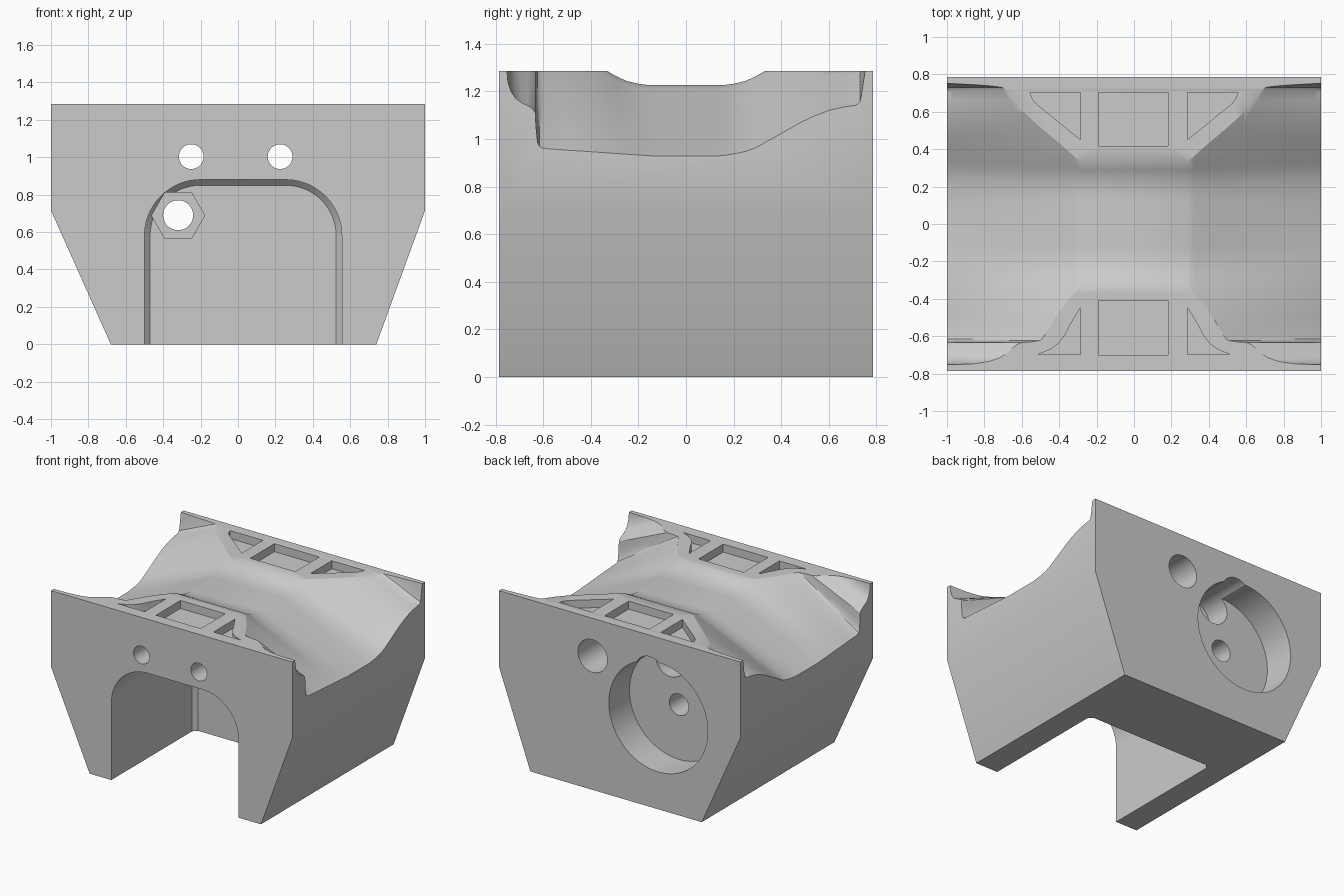
import bpy, bmesh, math

if "Cube" in bpy.data.objects:
    bpy.data.objects.remove(bpy.data.objects["Cube"], do_unlink=True)

TOP, DEPTH = 1.285, 0.785

grey = bpy.data.materials.new("plain grey")
grey.use_nodes = True
grey.diffuse_color = (0.6, 0.6, 0.6, 1)
grey.node_tree.nodes["Principled BSDF"].inputs["Base Color"].default_value = (0.6, 0.6, 0.6, 1)


def loft(name, sections):
    """Closed solid through matching loops of 3D points."""
    bm = bmesh.new()
    loops = [[bm.verts.new(p) for p in s] for s in sections]
    n = len(loops[0])
    for a, b in zip(loops, loops[1:]):
        for i in range(n):
            j = (i + 1) % n
            bm.faces.new((a[i], a[j], b[j], b[i]))
    bm.faces.new(loops[0])
    bm.faces.new(loops[-1])
    bmesh.ops.recalc_face_normals(bm, faces=bm.faces)
    mesh = bpy.data.meshes.new(name)
    bm.to_mesh(mesh)
    bm.free()
    mesh.materials.append(grey)
    ob = bpy.data.objects.new(name, mesh)
    bpy.context.collection.objects.link(ob)
    return ob


def prism_y(name, pts, y0, y1):
    return loft(name, [[(x, y, z) for x, z in pts] for y in (y0, y1)])


def prism_z(name, pts, z0, z1):
    return loft(name, [[(x, y, z) for x, y in pts] for z in (z0, z1)])


def ring(x, z, r, n=64):
    return [(x + r * math.cos(2 * math.pi * i / n), z + r * math.sin(2 * math.pi * i / n))
            for i in range(n)]


def cut(body, cutter):
    cutter.hide_render = True
    mod = body.modifiers.new("cut", 'BOOLEAN')
    mod.operation = 'DIFFERENCE'
    mod.solver = 'EXACT'
    mod.object = cutter
    bpy.ops.object.select_all(action='DESELECT')
    bpy.context.view_layer.objects.active = body
    body.select_set(True)
    bpy.ops.object.modifier_apply(modifier=mod.name)
    bpy.data.objects.remove(cutter, do_unlink=True)


def sample(profile, y):
    for (y0, z0), (y1, z1) in zip(profile, profile[1:]):
        if y <= y1:
            return z0 + (z1 - z0) * (y - y0) / (y1 - y0)
    return profile[-1][1]


# Main block with tapered lower sides
block = prism_y("saddle_block", [(-1, TOP), (-1, 0.715), (-0.68, 0), (0.74, 0), (1, 0.715), (1, TOP)],
                -DEPTH, DEPTH)

# Saddle surface: shallow middle profile blended straight to the deep end profile
half = [(0.14, 1.226), (0.17, 1.228), (0.2, 1.232), (0.25, 1.244), (0.29, 1.262),
        (0.33, TOP), (0.9, 1.545)]
middle = [(-y, z) for y, z in reversed(half)] + half
end = [(-0.9, 1.5), (-0.76, 1.36), (-0.752, 1.285), (-0.748, 1.24), (-0.735, 1.2), (-0.715, 1.17),
       (-0.69, 1.152), (-0.665, 1.14), (-0.645, 1.128), (-0.633, 1.11), (-0.63, 1.05),
       (-0.623, 0.983), (-0.615, 0.968), (-0.598, 0.96), (-0.13, 0.928), (0.13, 0.928),
       (0.2, 0.937), (0.25, 0.948), (0.29, 0.962), (0.38, 1.012), (0.477, 1.067), (0.53, 1.093),
       (0.6, 1.12), (0.66, 1.134), (0.715, 1.142), (0.73, 1.155), (0.736, 1.18), (0.745, 1.24),
       (0.752, 1.285), (0.76, 1.36), (0.9, 1.5)]
ys = sorted({y for y, _ in middle + end} | {-0.5, -0.4, 0.43, 0})
INNER = 0.285
steps = [INNER + (1.04 - INNER) * i / 20 for i in range(21)]
sections = []
for x in [-s for s in reversed(steps)] + steps:
    t = (abs(x) - INNER) / (1 - INNER)
    floor = [(x, y, (1 - t) * sample(middle, y) + t * sample(end, y)) for y in ys]
    sections.append(floor + [(x, 0.9, 2), (x, -0.9, 2)])
cut(block, loft("saddle_cutter", sections))


# Arched slot from the front, chamfered at its inner end
def arch(y, d):
    r = 0.3 - d
    pts = [(0.555 - d, y, -0.1)]
    for cx, start in ((0.255, 0), (-0.2, 90)):
        for i in range(17):
            a = math.radians(start + 90 * i / 16)
            pts.append((cx + r * math.cos(a), y, 0.58 + r * math.sin(a)))
    return pts + [(-0.5 + d, y, -0.1)]


cut(block, loft("slot_cutter", [arch(-0.9, 0), arch(0.17, 0), arch(0.2, 0.03)]))

# Round recess at the back, its hexagonal nut seat and centre hole
cut(block, prism_y("recess_cutter", ring(-0.32, 0.69, 0.41, 96), 0.54, 0.9))
cut(block, prism_y("nut_cutter", ring(-0.32, 0.688, 0.142, 6), 0.16, 0.32))
cut(block, prism_y("centre_hole_cutter", ring(-0.32, 0.69, 0.08), 0.1, 0.7))

# Two bolt holes with wide bores from the back
for x in (-0.25, 0.225):
    cut(block, prism_y("bolt_hole_cutter", ring(x, 1.003, 0.066, 48), -0.9, 0.9))
    cut(block, prism_y("bore_cutter", ring(x, 1.003, 0.122, 48), 0.35, 0.9))

# Shallow pockets in the two top lands
for y0, y1 in ((0.418, 0.703), (-0.7, -0.41)):
    cut(block, prism_z("pocket_cutter", [(-0.19, y0), (0.182, y0), (0.182, y1), (-0.19, y1)],
                       TOP - 0.06, 1.5))
back_corner = [(0.285, 0.703), (0.557, 0.703), (0.545, 0.672), (0.525, 0.645), (0.285, 0.45)]
front_corner = [(0.285, -0.697), (0.513, -0.697), (0.45, -0.672), (0.405, -0.64),
                (0.37, -0.595), (0.345, -0.545), (0.285, -0.445)]
for side in (-1, 1):
    for pts in (back_corner, front_corner):
        cut(block, prism_z("corner_pocket_cutter", [(side * x, y) for x, y in pts], TOP - 0.06, 1.5))

bpy.ops.object.shade_smooth_by_angle(angle=math.radians(30))
